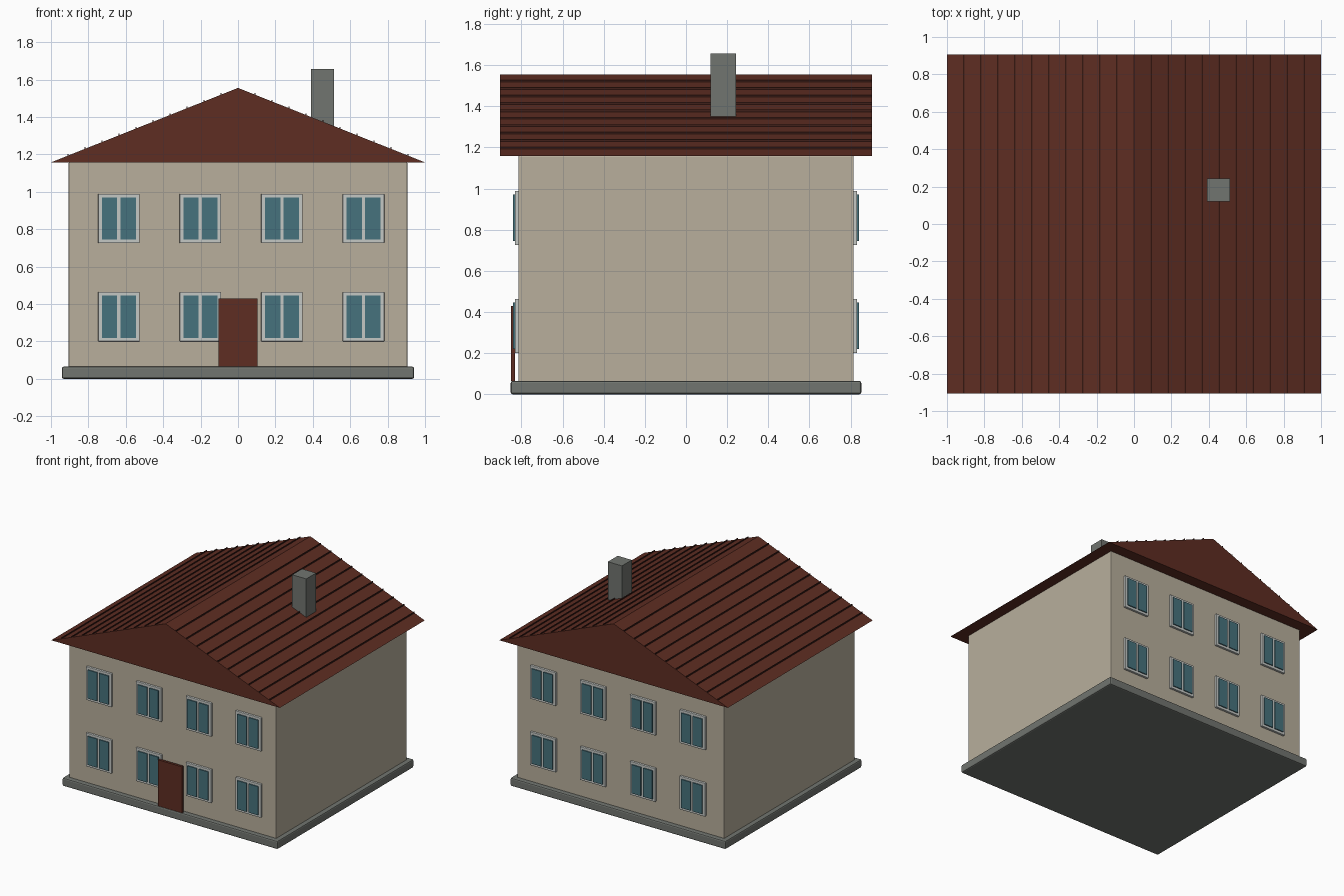
import bpy, bmesh, math
from mathutils import Vector

if "Cube" in bpy.data.objects:
    bpy.data.objects.remove(bpy.data.objects["Cube"])


def material(name, rgb):
    m = bpy.data.materials.new(name)
    m.diffuse_color = (*rgb, 1)
    m.use_nodes = True
    m.node_tree.nodes["Principled BSDF"].inputs["Base Color"].default_value = m.diffuse_color
    return m


WALL = material("beige plaster", (0.48, 0.43, 0.335))
ROOF = material("red brown", (0.112, 0.026, 0.016))
SEAM = material("dark brown", (0.05, 0.014, 0.01))
STONE = material("grey stone", (0.165, 0.177, 0.16))
FRAME = material("pale grey", (0.56, 0.58, 0.56))
GLASS = material("blue glass", (0.062, 0.17, 0.205))


def finish(name, bm, mat, bevel=0):
    bmesh.ops.recalc_face_normals(bm, faces=bm.faces)
    me = bpy.data.meshes.new(name)
    bm.to_mesh(me)
    bm.free()
    me.materials.append(mat)
    ob = bpy.data.objects.new(name, me)
    bpy.context.collection.objects.link(ob)
    if bevel:
        mod = ob.modifiers.new("Bevel", 'BEVEL')
        mod.width, mod.segments = bevel, 2
    return ob


def box(name, lo, hi, mat, bevel=0):
    """Box between two corners."""
    lo, hi = Vector(lo), Vector(hi)
    bm = bmesh.new()
    bmesh.ops.create_cube(bm, size=1)
    for v in bm.verts:
        v.co = (lo + hi) / 2 + v.co * (hi - lo)
    return finish(name, bm, mat, bevel)


# Foundation and walls
box("foundation", (-0.942, -0.852, 0), (0.942, 0.852, 0.065), STONE, 0.01)
box("walls", (-0.905, -0.815, 0.06), (0.905, 0.815, 1.158), WALL, 0.004)

# Gable roof: triangle extruded along y
EAVE, RIDGE, DEPTH = 1.157, 1.555, 0.905
bm = bmesh.new()
tri = bm.faces.new([bm.verts.new((x, -DEPTH, z)) for x, z in ((-1, EAVE), (1, EAVE), (0, RIDGE))])
new = bmesh.ops.extrude_face_region(bm, geom=[tri])["geom"]
bmesh.ops.translate(bm, vec=(0, 2 * DEPTH, 0), verts=[g for g in new if isinstance(g, bmesh.types.BMVert)])
finish("roof", bm, ROOF)

# Thin seams across both slopes
for side in (-1, 1):
    for i in range(1, 11):
        x = side * i / 11
        z = RIDGE - (RIDGE - EAVE) * i / 11
        box("roof_seam", (x - 0.003, -DEPTH, z - 0.008), (x + 0.003, DEPTH, z + 0.009), SEAM)

# Chimney
box("chimney", (0.39, 0.12, 1.3), (0.513, 0.243, 1.655), STONE)

# Door
box("door", (-0.105, -0.85, 0.065), (0.105, -0.83, 0.43), ROOF)


# Windows: frame plus two panes, on the front and back walls
def y_box(name, x0, x1, side, d0, d1, z0, z1, mat, bevel=0):
    ys = sorted((side * d0, side * d1))
    box(name, (x0, ys[0], z0), (x1, ys[1], z1), mat, bevel)


for side in (-1, 1):
    for col in range(4):
        cx = -0.637 + 0.436 * col
        for cz in (0.332, 0.857):
            y_box("window_frame", cx - 0.111, cx + 0.111, side, 0.81, 0.832, cz - 0.132, cz + 0.132, FRAME, 0.003)
            for s in (-1, 1):
                px = cx + s * 0.05
                y_box("window_pane", px - 0.041, px + 0.041, side, 0.831, 0.84, cz - 0.113, cz + 0.113, GLASS)
